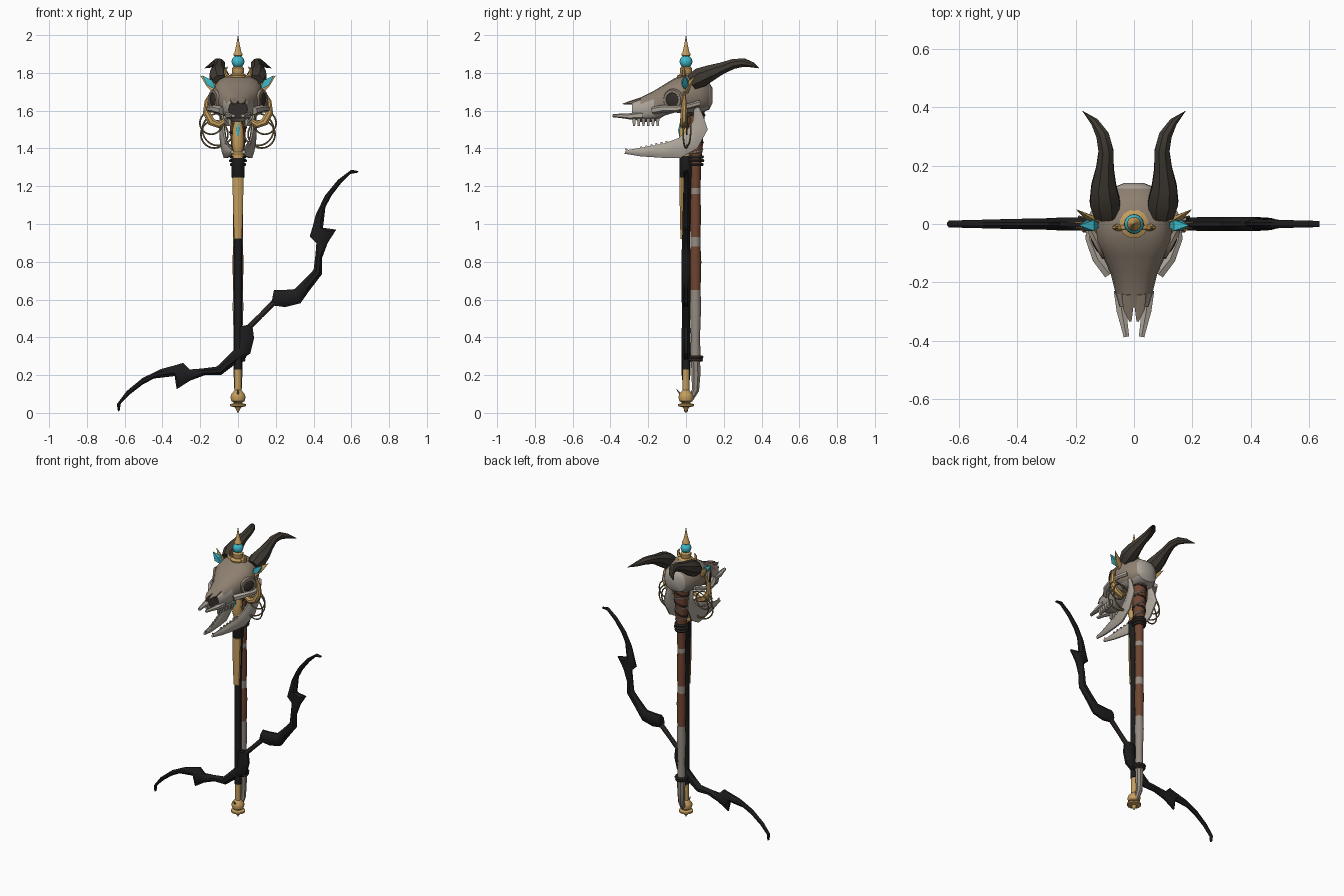
import bpy, bmesh, math
from mathutils import Vector

if "Cube" in bpy.data.objects:
    bpy.data.objects.remove(bpy.data.objects["Cube"])

X, Y, Z = Vector((1, 0, 0)), Vector((0, 1, 0)), Vector((0, 0, 1))


def mat(name, r, g, b):
    m = bpy.data.materials.new(name)
    m.diffuse_color = (r, g, b, 1)
    m.use_nodes = True
    m.node_tree.nodes["Principled BSDF"].inputs["Base Color"].default_value = m.diffuse_color
    return m


BONE = mat("weathered_bone", .27, .215, .165)
PALE = mat("pale_bone", .42, .38, .33)
HORN = mat("dark_horn", .05, .042, .033)
GOLD = mat("gold", .56, .34, .11)
CYAN = mat("turquoise", .05, .50, .60)
BLACK = mat("black_metal", .012, .012, .013)
LEATHER = mat("brown_leather", .16, .06, .032)
DARK = mat("dark_wrap", .035, .028, .024)
CORD = mat("brass_wire", .27, .19, .085)
GREY = mat("grey_wrap", .30, .26, .22)


def loft(name, rings, mats):
    """Skin a list of rings; mats is one material or one per segment."""
    bm = bmesh.new()
    vs = [[bm.verts.new(p) for p in r] for r in rings]
    many = isinstance(mats, list)
    used = list(dict.fromkeys(mats)) if many else [mats]
    n = len(vs[0])
    for i in range(len(vs) - 1):
        for j in range(n):
            k = (j + 1) % n
            f = bm.faces.new((vs[i][j], vs[i][k], vs[i + 1][k], vs[i + 1][j]))
            f.material_index = used.index(mats[i]) if many else 0
    bm.faces.new(vs[0][::-1])
    f = bm.faces.new(vs[-1])
    f.material_index = used.index(mats[-1]) if many else 0
    bmesh.ops.recalc_face_normals(bm, faces=bm.faces)
    me = bpy.data.meshes.new(name)
    bm.to_mesh(me)
    bm.free()
    for m in used:
        me.materials.append(m)
    ob = bpy.data.objects.new(name, me)
    bpy.context.collection.objects.link(ob)
    return ob


def tube(name, pts, mats, sides=8, ref=Y, flat=1.0):
    """Tapered tube through (x, y, z, radius) points."""
    P = [Vector(p[:3]) for p in pts]
    rings = []
    for i, p in enumerate(P):
        t = (P[min(i + 1, len(P) - 1)] - P[max(i - 1, 0)]).normalized()
        u = ref.cross(t).normalized()
        v = t.cross(u)
        r = max(pts[i][3], .0008)
        rings.append([p + u * r * math.cos(a) + v * r * flat * math.sin(a)
                      for a in (math.tau * (k + .5) / sides for k in range(sides))])
    return loft(name, rings, mats)


def lathe(name, prof, mats, y=0, sides=12, flat=1.0):
    return tube(name, [(0, y, z, r) for z, r in prof], mats, sides, flat=flat)


def blade(name, stations, place, material):
    """Chamfered slab between edge pairs (a, b, half thickness)."""
    rings = []
    for a, b, t in stations:
        a, b = Vector(a), Vector(b)
        sec = [(0, .3), (.3, 1), (.7, 1), (1, .3), (1, -.3), (.7, -1), (.3, -1), (0, -.3)]
        rings.append([place(a.lerp(b, f), t * o) for f, o in sec])
    return loft(name, rings, material)


def finish(name, material):
    ob = bpy.context.object
    ob.name = name
    ob.data.materials.append(material)
    return ob


def ring(name, loc, R, r, material, rot=(0, 0, 0), scale=(1, 1, 1), seg=24):
    bpy.ops.mesh.primitive_torus_add(location=loc, rotation=rot, major_radius=R, minor_radius=r,
                                     major_segments=seg, minor_segments=6)
    ob = finish(name, material)
    ob.scale = scale
    return ob


def ball(name, loc, scale, material, rot=(0, 0, 0)):
    bpy.ops.mesh.primitive_uv_sphere_add(segments=16, ring_count=10, radius=1, location=loc, rotation=rot)
    ob = finish(name, material)
    ob.scale = scale
    return ob


# --- main staff: pommel, dark shaft, gold front plate, gold neck
lathe("pommel", [(0, .001), (.03, .018), (.036, .045), (.046, .045), (.052, .02), (.062, .036), (.085, .042),
                 (.1, .036), (.12, .019), (.23, .018)], GOLD)
lathe("dark_shaft", [(.23, .022), (.6, .021), (.92, .021), (1.24, .03), (1.25, .036), (1.36, .036)], BLACK)
lathe("gold_front_plate", [(.92, .021), (1.05, .026), (1.2, .03), (1.245, .03)], GOLD, y=-.016, flat=.65)
lathe("gold_neck", [(1.35, .033), (1.37, .033), (1.38, .024), (1.42, .034), (1.5, .03), (1.55, .018), (1.76, .016)],
      GOLD, y=-.005)
lathe("neck_gem", [(1.455, .002), (1.495, .014), (1.535, .002)], CYAN, y=-.032, sides=4)

# --- crown finial over the skull
lathe("finial_base", [(1.76, .045), (1.785, .05), (1.795, .03), (1.81, .034), (1.825, .034), (1.835, .02)], GOLD)
ball("finial_gem", (0, 0, 1.86), (.034, .034, .034), CYAN)
lathe("finial_spike", [(1.886, .016), (1.892, .025), (1.9, .025), (1.908, .019), (1.95, .009), (2.0, .0008)], GOLD)

# --- wrapped rear pole with stripes, collars, cords and bone hook
lathe("rear_pole", [(.27, .028), (.4, .024), (.56, .03), (.65, .027), (.8, .031), (.88, .027), (.93, .027),
                    (1.05, .029), (1.16, .027), (1.19, .027), (1.31, .03), (1.4, .038), (1.52, .045), (1.64, .052)],
      [GREY, GREY, GREY, LEATHER, LEATHER, GREY, LEATHER, LEATHER, GREY, LEATHER, LEATHER, LEATHER, LEATHER],
      y=.05, sides=10)
for z, R in ((.28, .031), (.295, .034), (1.315, .035), (1.335, .039), (1.355, .036)):
    ring("pole_collar", (0, .05, z), R, .009, DARK)
for i in range(6):
    z = 1.39 + .036 * i
    ring("pole_cord", (0, .05, z), .037 + .0022 * i, .006, DARK if i % 2 else GREY,
         rot=(.15, .3 * (-1) ** i, 0), seg=16)
tube("bone_hook", [(0, .05, .29, .027), (0, .053, .2, .025), (0, .05, .12, .021), (0, .028, .078, .017),
                   (0, -.015, .08, .012), (0, -.05, .125, .001)], GREY, ref=X)

# --- crossed bow: one limb profile, reflected across the grip
limb = [((.19, .65), (.175, .57), .022), ((.235, .65), (.25, .56), .024), ((.3, .655), (.33, .58), .024),
        ((.355, .71), (.38, .65), .024), ((.4, .757), (.445, .735), .024), ((.41, .835), (.445, .82), .023),
        ((.415, .9), (.475, .9), .022), ((.38, .935), (.52, .97), .019), ((.395, .985), (.45, .98), .019),
        ((.412, 1.05), (.463, 1.09), .017), ((.46, 1.15), (.495, 1.15), .015), ((.53, 1.235), (.545, 1.215), .013),
        ((.60, 1.287), (.595, 1.265), .012), ((.637, 1.28), (.635, 1.272), .01)]
blade("bow_upper_limb", limb, lambda p, o: Vector((p.x, o, p.y)), BLACK)
blade("bow_lower_limb", limb, lambda p, o: Vector((.645 - p.y, o, .645 - p.x)), BLACK)
tube("bow_grip", [(.02, 0, .415, .018), (.12, 0, .515, .015), (.225, 0, .62, .018)], DARK)

# --- skull: lofted superellipse sections (y, half width, top, bottom)
secs = [(.14, .035, 1.72, 1.64), (.122, .08, 1.75, 1.605), (.07, .113, 1.785, 1.585), (0, .13, 1.79, 1.585),
        (-.06, .13, 1.772, 1.59), (-.11, .108, 1.742, 1.575), (-.17, .08, 1.705, 1.54), (-.24, .063, 1.67, 1.54),
        (-.285, .05, 1.652, 1.56)]


def section(y, w, top, bot, n=16):
    out = []
    for k in range(n):
        c, s = math.cos(math.tau * k / n), math.sin(math.tau * k / n)
        out.append((math.copysign(abs(c) ** .8, c) * w, y,
                    (top + bot) / 2 + math.copysign(abs(s) ** .8, s) * (top - bot) / 2))
    return out


skull = loft("skull", [section(*s) for s in secs], BONE)
skull.data.materials.append(PALE)
skull.data.materials.append(DARK)
for f in skull.data.polygons:
    c = f.center
    if f.normal.y < -.9:
        f.material_index = 2          # nasal opening
    elif c.z < 1.61 or c.y > .1 or (c.y < -.2 and c.z < 1.645):
        f.material_index = 1          # pale lower bone and rear

# --- paired parts on the left and right
for s, side in ((1, "right"), (-1, "left")):
    def path(*pts):
        return [(s * p[0],) + p[1:] for p in pts]

    # muzzle bones
    tube("nasal_bone_" + side, path((.02, -.24, 1.658, .024), (.02, -.29, 1.643, .02), (.012, -.335, 1.636, .004)),
         BONE, 6, Z, .5)
    tube("muzzle_prong_" + side, path((.045, -.23, 1.575, .028), (.042, -.3, 1.57, .02), (.033, -.35, 1.573, .014),
                                      (.026, -.387, 1.573, .011)), PALE, 6, Z, .8)
    # eye sockets and cheek arches
    turn = (math.pi / 2, 0, s * math.radians(62))
    ring("eye_rim_" + side, (s * .124, -.068, 1.658), .045, .014, BONE, turn, seg=16)
    ball("eye_socket_" + side, (s * .126, -.07, 1.658), (.041, .041, .014), DARK, turn)
    tube("cheek_arch_" + side, path((.085, -.17, 1.60, .022), (.125, -.12, 1.61, .02), (.153, -.05, 1.61, .016),
                                    (.148, .02, 1.625, .014), (.115, .07, 1.64, .016)), PALE, 6, Z)
    # horns
    tube("horn_" + side, path((.095, .03, 1.75, .045), (.1, .075, 1.775, .056), (.104, .13, 1.80, .046),
                              (.1, .19, 1.825, .033), (.096, .25, 1.847, .028), (.108, .305, 1.855, .024),
                              (.135, .35, 1.843, .015), (.176, .387, 1.825, .001)), HORN, 8, Z)
    # lower jaw with rising rear branch
    jaw = [((-.325, 1.372), (-.32, 1.39), .008), ((-.24, 1.358), (-.23, 1.405), .014),
           ((-.12, 1.35), (-.12, 1.425), .016), ((-.03, 1.35), (-.04, 1.455), .016),
           ((.06, 1.40), (0, 1.49), .015), ((.115, 1.50), (.035, 1.54), .013),
           ((.09, 1.575), (.04, 1.58), .012), ((.065, 1.63), (.04, 1.63), .01)]
    blade("lower_jaw_" + side, jaw, lambda p, o: Vector((s * (.03 + .14 * (p.x + .32) + o), p.x, p.y)), PALE)
    # teeth
    for i in range(6):
        y = -.15 - .025 * i
        tube("upper_tooth_" + side, path((.066 - .004 * i, y, 1.56, .014), (.062 - .004 * i, y, 1.52, .008)), PALE, 4)
        y = -.10 - .027 * i
        tube("lower_tooth_" + side, path((.062 - .005 * i, y, 1.415 - .004 * i, .012),
                                         (.062 - .005 * i, y - .003, 1.44 - .006 * i, .006)), PALE, 4)
    tube("front_tooth_" + side, path((.03, -.305, 1.385, .008), (.028, -.322, 1.40, .003)), PALE, 4)
    # gold crescents, wire loops and crown curls
    tube("gold_crescent_" + side, path((.14, -.01, 1.70, .005), (.165, -.01, 1.65, .013), (.168, -.01, 1.59, .02),
                                       (.14, -.01, 1.54, .023), (.1, -.012, 1.525, .02), (.06, -.015, 1.55, .013),
                                       (.025, -.012, 1.565, .008)), GOLD)
    for j, (cx, cz, R) in enumerate(((.125, 1.475, .073), (.142, 1.535, .06), (.105, 1.50, .085))):
        ring("wire_loop_" + side, (s * cx, .004 * j, cz), R, .0045, CORD, (math.pi / 2, 0, s * .2 * (j - 1)))
    tube("crown_curl_" + side, path((.02, -.01, 1.79, .012), (.045, -.012, 1.778, .012), (.064, -.012, 1.79, .011),
                                    (.068, -.012, 1.815, .008), (.056, -.012, 1.832, .003)), GOLD, 6)
    # side gems in gold settings
    tube("side_gem_" + side, path((.115, -.005, 1.71, .002), (.15, -.005, 1.748, .026), (.188, -.005, 1.785, .001)),
         CYAN, 4)
    tube("gem_setting_" + side, path((.115, .005, 1.705, .022), (.15, .02, 1.742, .024), (.198, .05, 1.785, .001)),
         GOLD, 6, Y, .5)

# --- smooth shading with crisp edges
bpy.ops.object.select_all(action='SELECT')
bpy.context.view_layer.objects.active = skull
bpy.ops.object.shade_smooth_by_angle(angle=math.radians(38))
